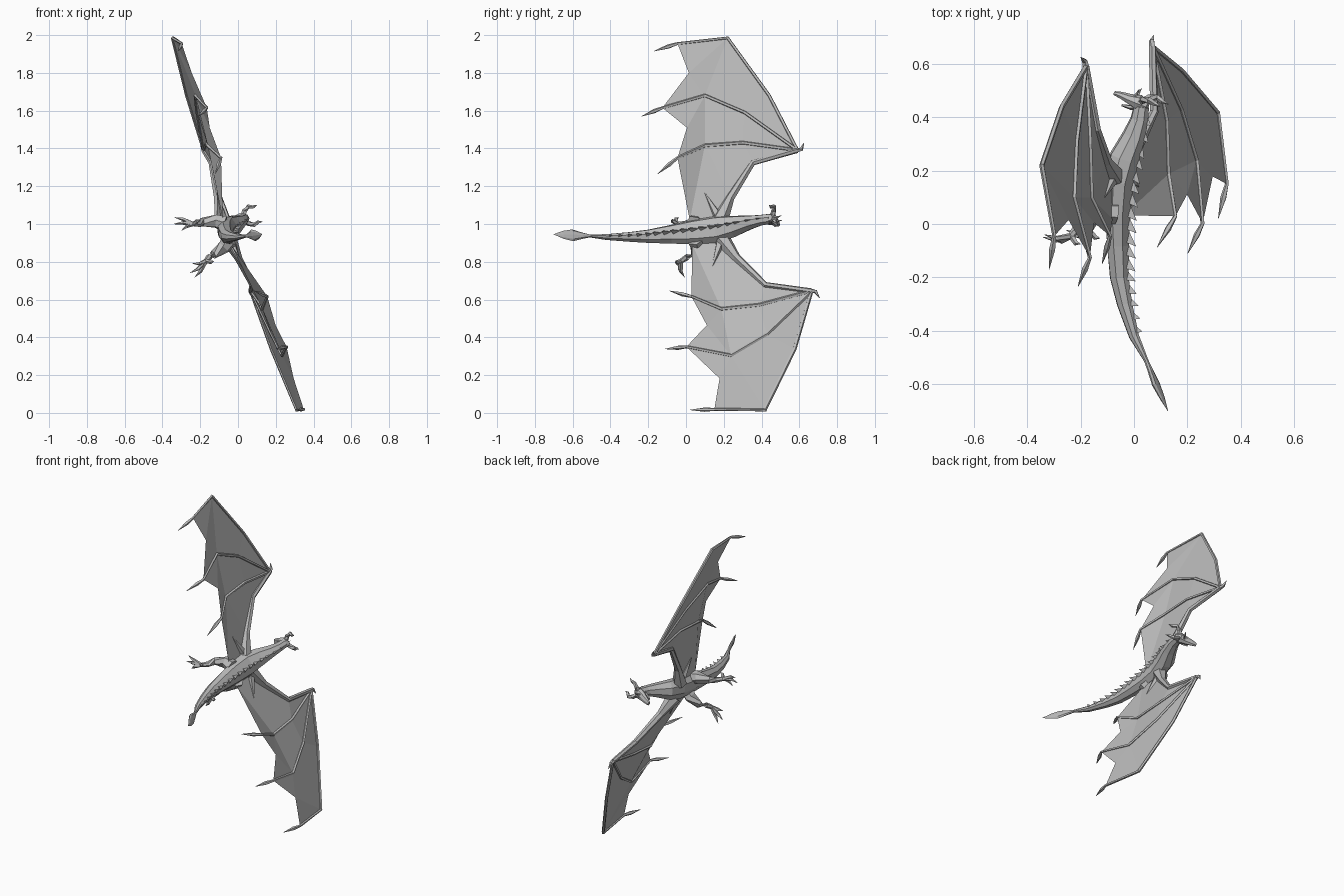
import bpy, bmesh, math
from mathutils import Vector

cube = bpy.data.objects.get("Cube")
if cube:
    bpy.data.objects.remove(cube)

# One stone grey for the whole creature
grey = bpy.data.materials.new("stone_grey")
grey.use_nodes = True
colour = (0.5, 0.5, 0.5, 1)
grey.diffuse_color = colour
grey.node_tree.nodes["Principled BSDF"].inputs["Base Color"].default_value = colour

# The creature banks steeply: its plane of symmetry has this normal and offset
SIDE = Vector((-0.315, -0.095, 0.944)).normalized()
OFFSET = 0.919


def reflect(p):
    p = Vector(p)
    return p - SIDE * (2 * (SIDE.dot(p) - OFFSET))


def on_plane(x, y):
    """Point of the symmetry plane above x, y."""
    return Vector((x, y, (OFFSET - SIDE.x * x - SIDE.y * y) / SIDE.z))


def finish(name, bm):
    bmesh.ops.recalc_face_normals(bm, faces=bm.faces)
    mesh = bpy.data.meshes.new(name)
    bm.to_mesh(mesh)
    bm.free()
    mesh.materials.append(grey)
    obj = bpy.data.objects.new(name, mesh)
    bpy.context.collection.objects.link(obj)
    return obj


def loft(bm, points, widths, depths, sides=6, lateral=SIDE):
    """Skin elliptical rings strung along a path, with closed ends."""
    points = [Vector(p) for p in points]
    rings = []
    for i, p in enumerate(points):
        tangent = (points[min(i + 1, len(points) - 1)] - points[max(i - 1, 0)]).normalized()
        u = (lateral - tangent * lateral.dot(tangent)).normalized()
        v = tangent.cross(u)
        ring = []
        for k in range(sides):
            a = math.tau * k / sides
            ring.append(bm.verts.new(p + u * math.cos(a) * widths[i] + v * math.sin(a) * depths[i]))
        rings.append(ring)
    for r, s in zip(rings, rings[1:]):
        for k in range(sides):
            j = (k + 1) % sides
            bm.faces.new((r[k], r[j], s[j], s[k]))
    bm.faces.new(rings[0])
    bm.faces.new(rings[-1])


def tube(bm, points, radii, sides=5, lateral=Vector((0.7, 0.5, 0.5))):
    loft(bm, points, radii, radii, sides, lateral)


# Body from the tail blade to the neck: x, y, half width, half depth
body = [
    (0.127, -0.70, 0.001, 0.001), (0.105, -0.65, 0.022, 0.007),
    (0.082, -0.60, 0.033, 0.011), (0.062, -0.55, 0.018, 0.01),
    (0.045, -0.51, 0.008, 0.009), (0.0, -0.42, 0.016, 0.02),
    (-0.035, -0.3, 0.027, 0.03), (-0.055, -0.2, 0.037, 0.037),
    (-0.06, -0.08, 0.052, 0.043), (-0.06, 0.04, 0.068, 0.048),
    (-0.055, 0.16, 0.074, 0.056), (-0.035, 0.25, 0.06, 0.058),
    (0.0, 0.33, 0.04, 0.045), (0.02, 0.39, 0.03, 0.035),
    (0.028, 0.44, 0.028, 0.03),
]
spine = [on_plane(x, y) for x, y, w, d in body]
bm = bmesh.new()
loft(bm, spine, [b[2] for b in body], [b[3] for b in body], 8)
finish("body_and_tail", bm)

# Head, tipped towards the belly, and open lower jaw
bm = bmesh.new()
skull = [on_plane(*p) for p in ((0.05, 0.44), (0.02, 0.455), (-0.015, 0.468), (-0.05, 0.483), (-0.073, 0.49))]
loft(bm, skull, (0.018, 0.034, 0.028, 0.02, 0.013), (0.018, 0.03, 0.02, 0.013, 0.008), 8)
finish("head", bm)
bm = bmesh.new()
jaw = [on_plane(*p) for p in ((0.02, 0.44), (-0.01, 0.436), (-0.045, 0.445))]
loft(bm, jaw, (0.025, 0.019, 0.009), (0.012, 0.009, 0.004))
finish("lower_jaw", bm)

# Swept-back fins along the spine
bm = bmesh.new()
COUNT = 17
for n in range(COUNT):
    y = -0.4 + 0.79 * n / (COUNT - 1)
    i = next(k for k in range(len(body) - 1) if body[k + 1][1] > y)
    t = (y - body[i][1]) / (body[i + 1][1] - body[i][1])
    centre = spine[i].lerp(spine[i + 1], t)
    along = (spine[i + 1] - spine[i]).normalized()
    up = along.cross(SIDE).normalized()
    if up.x < 0:
        up = -up
    depth = body[i][3] * (1 - t) + body[i + 1][3] * t
    size = 0.35 + 0.65 * math.sin(math.pi * (n + 1) / (COUNT + 1))
    base = centre + up * (depth - 0.008)
    front = bm.verts.new(base + along * 0.045 * size)
    back = [bm.verts.new(base - along * 0.012 + SIDE * s * 0.014 * size) for s in (-1, 1)]
    tip = bm.verts.new(base - along * 0.028 * size + up * (0.012 + 0.024 * size))
    for tri in ((front, back[0], tip), (front, tip, back[1]), (back[0], back[1], tip), (front, back[1], back[0])):
        bm.faces.new(tri)
finish("spine_fins", bm)

# Wing joints, given for the raised wing
J = dict(
    shoulder=(-0.08, 0.18, 1.02), arm=(-0.105, 0.235, 1.14), elbow=(-0.14, 0.355, 1.325),
    wrist=(-0.18, 0.59, 1.39), root=(-0.08, 0.02, 1.02),
    a=(-0.27, 0.44, 1.68), b=(-0.345, 0.22, 1.985), c=(-0.298, -0.045, 1.955),
    d=(-0.215, 0.31, 1.59), e=(-0.225, 0.10, 1.68), f=(-0.165, -0.125, 1.615),
    g=(-0.165, 0.30, 1.43), h=(-0.16, 0.10, 1.415), i=(-0.09, -0.045, 1.35),
    m=(-0.245, 0.015, 1.80), n=(-0.15, 0.005, 1.51),
)
CLAWS = dict(c=(-0.318, -0.17, 1.915), f=(-0.21, -0.235, 1.57), i=(-0.12, -0.15, 1.265))
PANELS = ["wrist a d", "a b e d", "b c m", "b m e", "e m f", "wrist d g", "d e h g", "e f n",
          "e n h", "h n i", "wrist g elbow", "elbow g h arm", "arm h root shoulder", "h i root"]

for side, place in (("right", Vector), ("left", reflect)):
    joint = {k: place(p) for k, p in J.items()}

    # Thin wing skin
    bm = bmesh.new()
    vert = {k: bm.verts.new(p) for k, p in joint.items()}
    for panel in PANELS:
        bm.faces.new([vert[k] for k in panel.split()])
    finish(side + "_wing_membrane", bm)

    # Arm and shoulder blade
    bm = bmesh.new()
    tube(bm, [joint[k] for k in ("shoulder", "arm", "elbow", "wrist")], (0.045, 0.023, 0.016, 0.014), 6)
    tube(bm, [joint["shoulder"], place((-0.11, 0.10, 1.165))], (0.03, 0.002))
    finish(side + "_wing_arm", bm)

    # Three jointed fingers ending in leaf-shaped claws
    bm = bmesh.new()
    for chain in ("abc", "def", "ghi"):
        end, tip = joint[chain[-1]], place(CLAWS[chain[-1]])
        path = [joint["wrist"]] + [joint[k] for k in chain]
        path += [end.lerp(tip, 0.4), tip]
        tube(bm, path, (0.01, 0.01, 0.01, 0.008, 0.012, 0.001))
    finish(side + "_wing_fingers", bm)
    bm = bmesh.new()
    tube(bm, [joint["wrist"], place((-0.185, 0.61, 1.395)), place((-0.2, 0.625, 1.43))], (0.013, 0.011, 0.001))
    finish(side + "_wrist_claw", bm)

    # Curled horn and small brow spike
    bm = bmesh.new()
    horn = ((0.025, 0.455, 1.03), (0.035, 0.465, 1.07), (0.055, 0.465, 1.093), (0.08, 0.45, 1.09), (0.1, 0.44, 1.1))
    tube(bm, [place(p) for p in horn], (0.014, 0.014, 0.012, 0.009, 0.001))
    tube(bm, [place(p) for p in ((0.0, 0.47, 1.03), (0.02, 0.505, 1.045))], (0.009, 0.001))
    finish(side + "_horn", bm)

    # Hind leg with splayed toes
    bm = bmesh.new()
    leg = ((-0.07, 0.04, 1.0), (-0.12, 0.045, 1.015), (-0.19, 0.03, 1.01), (-0.21, -0.01, 1.0), (-0.235, -0.045, 1.0))
    tube(bm, [place(p) for p in leg], (0.045, 0.037, 0.023, 0.017, 0.013), 6)
    finish(side + "_leg", bm)
    bm = bmesh.new()
    ankle = Vector(leg[-1])
    for toe in ((-0.335, -0.04, 1.035), (-0.34, -0.05, 1.0), (-0.3, -0.06, 0.965), (-0.2, -0.075, 1.02)):
        toe = Vector(toe)
        knuckle = ankle.lerp(toe, 0.55) + Vector((0, -0.012, 0.006))
        tube(bm, [place(p) for p in (ankle, knuckle, toe)], (0.012, 0.01, 0.001))
    finish(side + "_toes", bm)
